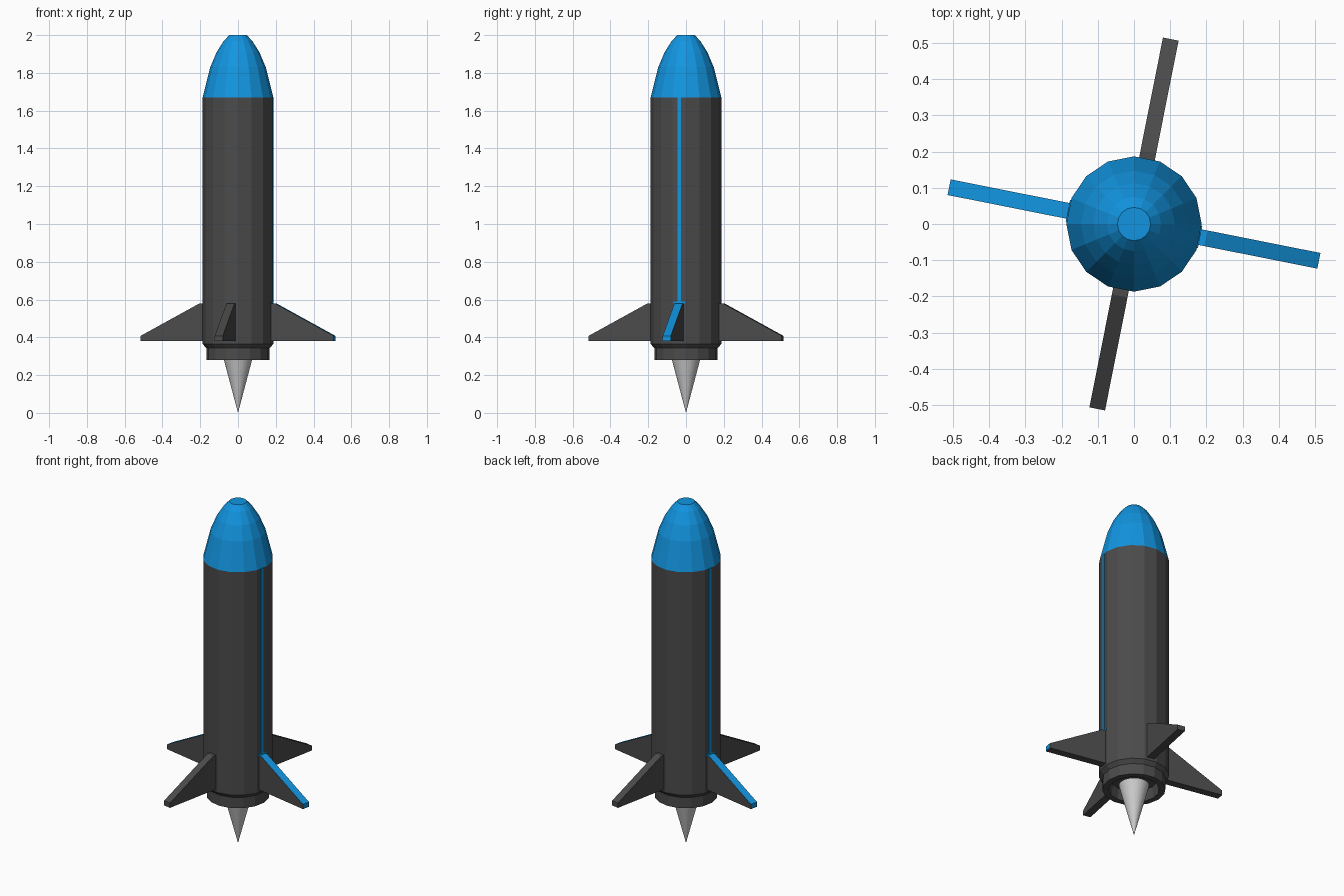
import bpy, bmesh, math
from mathutils import Matrix, Vector

if "Cube" in bpy.data.objects:
    bpy.data.objects.remove(bpy.data.objects["Cube"])


def material(name, rgb):
    m = bpy.data.materials.new(name)
    m.diffuse_color = (*rgb, 1)
    m.use_nodes = True
    m.node_tree.nodes["Principled BSDF"].inputs["Base Color"].default_value = m.diffuse_color
    return m


DARK = material("dark_grey", (0.07, 0.07, 0.07))
BLUE = material("blue", (0.006, 0.3, 0.75))


def finish(name, bm, *mats):
    bmesh.ops.recalc_face_normals(bm, faces=bm.faces)
    me = bpy.data.meshes.new(name)
    bm.to_mesh(me)
    bm.free()
    for m in mats:
        me.materials.append(m)
    ob = bpy.data.objects.new(name, me)
    bpy.context.collection.objects.link(ob)
    return ob


def lathe(name, profile, sides, *mats):
    """Spin (radius, z) points around z, with vertices on the axes."""
    bm = bmesh.new()
    pts = [bm.verts.new((r, 0, z)) for r, z in profile]
    edges = [bm.edges.new(p) for p in zip(pts, pts[1:])]
    bmesh.ops.spin(bm, geom=pts + edges, cent=(0, 0, 0), axis=(0, 0, 1),
                   angle=math.tau, steps=sides)
    bmesh.ops.remove_doubles(bm, verts=bm.verts, dist=1e-5)
    return finish(name, bm, *mats)


def slab(name, outline, width, angle, *mats):
    """Extrude a (radius, z) outline to a width, turned to an angle about z."""
    bm = bmesh.new()
    f = bm.faces.new([bm.verts.new((r, -width / 2, z)) for r, z in outline])
    side = bmesh.ops.extrude_face_region(bm, geom=[f])["geom"]
    bmesh.ops.translate(bm, vec=(0, width, 0),
                        verts=[v for v in side if isinstance(v, bmesh.types.BMVert)])
    bmesh.ops.recalc_face_normals(bm, faces=bm.faces)
    # outward and upward edges take the second material
    if len(mats) > 1:
        for face in bm.faces:
            n = face.normal
            if abs(n.y) < 0.1 and (n.x > 0.1 or n.z > 0.1):
                face.material_index = 1
    bm.transform(Matrix.Rotation(angle, 4, 'Z'))
    return finish(name, bm, *mats)


# Hull and nose
R = 0.187
lathe("hull", [(R, 1.67), (R, 0.365), (0.168, 0.343), (0.0, 0.343)], 16, DARK)
lathe("nose", [(R, 1.67), (0.147, 1.83), (0.113, 1.91), (0.075, 1.97),
               (0.046, 2.0), (0.0, 2.0)], 16, BLUE)

# Open engine ring and exhaust cone
lathe("engine_ring", [(0.168, 0.35), (0.168, 0.28), (0.135, 0.28),
                      (0.125, 0.342)], 16, DARK)
lathe("exhaust_cone", [(0.0, 0.0), (0.081, 0.305), (0.0, 0.342)], 32)

# Four fins centred on hull facets, two of them with blue edges and stripes
FIN = [(0.17, 0.58), (0.203, 0.58), (0.521, 0.408), (0.521, 0.38), (0.17, 0.38)]
FACE = R * math.cos(math.pi / 16)
for i in range(4):
    a = math.radians(-11.25 + 90 * i)
    if i % 2:
        slab(f"fin_{i}", FIN, 0.044, a, DARK)
        continue
    slab(f"fin_{i}", FIN, 0.044, a, DARK, BLUE)
    for part, width, z0, z1 in (("stripe", 0.02, 0.58, 1.67),
                                ("stripe_foot", 0.062, 0.578, 0.59)):
        r0, r1 = FACE - 0.01, FACE + 0.003
        slab(f"{part}_{i}", [(r0, z0), (r1, z0), (r1, z1), (r0, z1)], width, a, BLUE)
